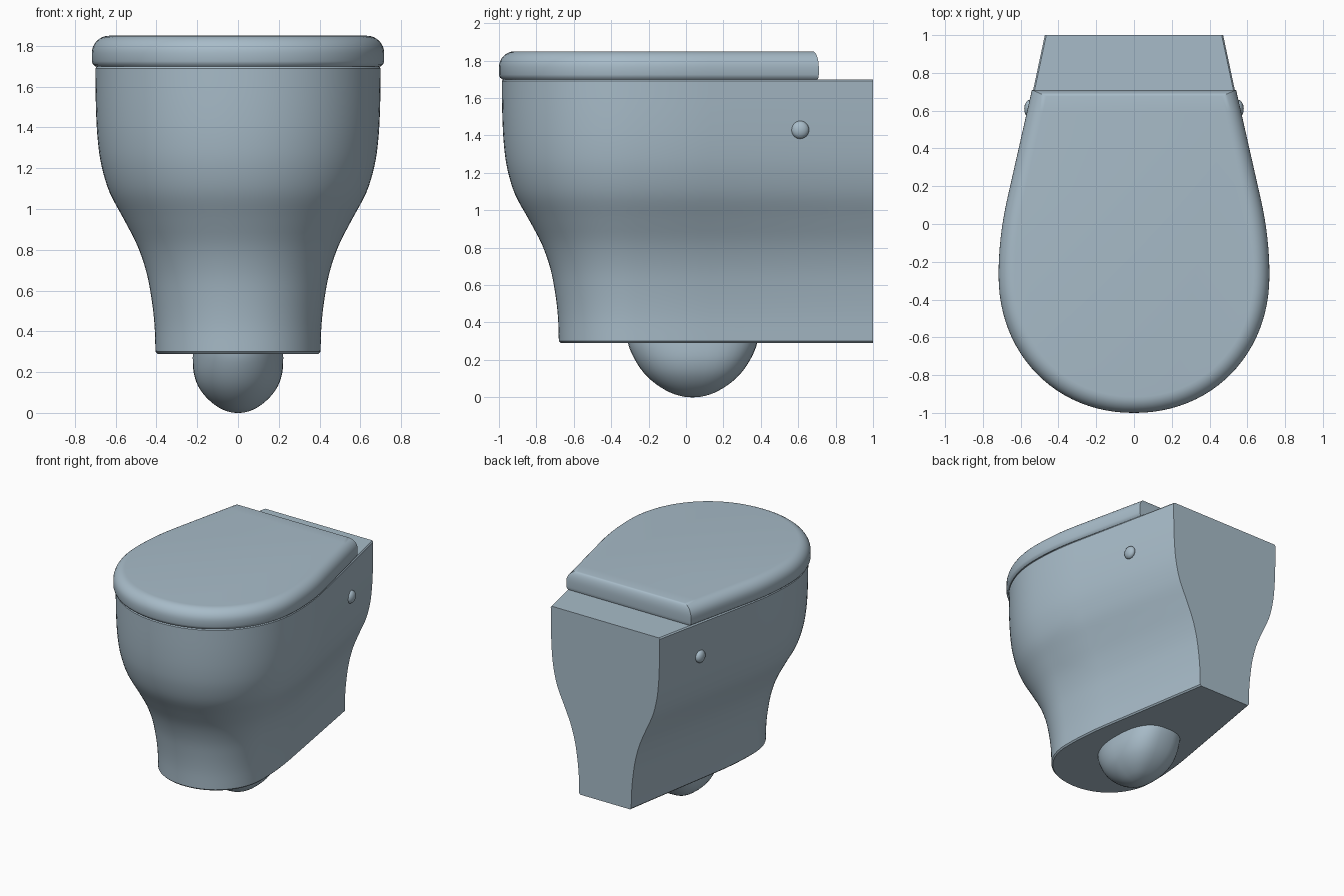
import bpy, bmesh, math

cube = bpy.data.objects.get("Cube")
if cube:
    bpy.data.objects.remove(cube, do_unlink=True)

glaze = bpy.data.materials.new("blue_grey_ceramic")
glaze.use_nodes = True
COLOUR = (0.39, 0.50, 0.58, 1)
glaze.diffuse_color = COLOUR
glaze.node_tree.nodes["Principled BSDF"].inputs["Base Color"].default_value = COLOUR

WIDEST_Y = -0.27


def finish(obj, angle=35):
    obj.data.materials.append(glaze)
    bpy.ops.object.select_all(action="DESELECT")
    obj.select_set(True)
    bpy.context.view_layer.objects.active = obj
    bpy.ops.object.shade_smooth_by_angle(angle=math.radians(angle))


def loft(name, rings):
    """Skin a stack of equal rings and cap both ends."""
    bm = bmesh.new()
    loops = [[bm.verts.new(p) for p in ring] for ring in rings]
    n = len(loops[0])
    for low, high in zip(loops, loops[1:]):
        for i in range(n):
            j = (i + 1) % n
            bm.faces.new((low[i], low[j], high[j], high[i]))
    bm.faces.new(loops[0][::-1])
    bm.faces.new(loops[-1])
    bmesh.ops.recalc_face_normals(bm, faces=bm.faces)
    mesh = bpy.data.meshes.new(name)
    bm.to_mesh(mesh)
    bm.free()
    obj = bpy.data.objects.new(name, mesh)
    bpy.context.collection.objects.link(obj)
    finish(obj)
    return obj


def plan(z, half, wall_half, front, back):
    """Rounded front, gently tapering sides, square back."""
    blend = 0.4
    slope = (half - wall_half) / (1 - WIDEST_Y - blend / 2)
    right = []
    for i in range(25):
        a = math.pi / 2 * i / 24
        right.append((half * math.sin(a) ** 0.96,
                      WIDEST_Y + (front - WIDEST_Y) * max(math.cos(a), 0) ** 0.96))
    for i in range(1, 9):
        d = blend * i / 8
        right.append((half - slope * d * d / (2 * blend), WIDEST_Y + d))
    start = WIDEST_Y + blend
    for i in range(1, 7):
        y = start + (back - start) * i / 6
        right.append((wall_half + slope * (1 - y), y))
    left = [(-x, y) for x, y in right[:0:-1]]
    return [(x, y, z) for x, y in right + left]


def smooth_table(table, steps):
    """Smooth curve through a few rows of numbers."""
    rows = [table[0]] + table + [table[-1]]
    out = []
    for a, b, c, d in zip(rows, rows[1:], rows[2:], rows[3:]):
        for k in range(steps):
            t = k / steps
            out.append([q + 0.5 * t * (r - p + t * (2 * p - 5 * q + 4 * r - s
                        + t * (3 * (q - r) + s - p)))
                        for p, q, r, s in zip(a, b, c, d)])
    return out + [list(table[-1])]


# Bowl body: narrow foot swelling to a wide rim (height, swell)
swell = [(0.3, 0), (0.43, 0.015), (0.56, 0.065), (0.69, 0.15), (0.82, 0.3),
         (0.95, 0.525), (1.08, 0.76), (1.21, 0.895), (1.34, 0.96),
         (1.5, 0.99), (1.69, 1)]


def body_ring(z, s, inset=0):
    return plan(z, 0.405 + 0.295 * s - inset, 0.225 + 0.247 * s - inset,
                -0.68 - 0.305 * s + inset, 1)


body = [body_ring(0.29, 0, 0.01)]
body += [body_ring(z, s) for z, s in smooth_table(swell, 4)]
body.append(body_ring(1.7, 1, 0.008))
loft("bowl_body", body)


# Lid: slab with a rounded upper edge
def lid_ring(z, inset):
    return plan(z, 0.717 - inset, 0.475 - inset, -1 + inset, 0.71 - inset * 0.4)


lid = [lid_ring(1.7, 0.016), lid_ring(1.71, 0.005), lid_ring(1.725, 0)]
for i in range(9):
    a = math.pi / 2 * i / 8
    lid.append(lid_ring(1.765 + 0.085 * math.sin(a), 0.085 * (1 - math.cos(a))))
loft("lid", lid)

# Waste trap: rounded bulge under the body (height, half width, half length)
trap_rows = [(0.32, 0.22, 0.35), (0.27, 0.222, 0.34), (0.2, 0.218, 0.308),
             (0.13, 0.195, 0.26), (0.07, 0.15, 0.195), (0.025, 0.092, 0.118),
             (0.004, 0.04, 0.05), (0, 0.005, 0.006)]


def trap_ring(z, rx, ry):
    ring = []
    for i in range(40):
        a = math.tau * i / 40
        c, s = math.cos(a), math.sin(a)
        power = 0.75 if s > 0 else 1
        ring.append((rx * math.copysign(abs(c) ** power, c),
                     0.035 + ry * math.copysign(abs(s) ** power, s), z))
    return ring


loft("waste_trap", [trap_ring(max(z, 0), rx, ry)
                    for z, rx, ry in smooth_table(trap_rows, 3)])

# Fixing caps on both sides
for side, name in ((1, "left_fixing_cap"), (-1, "right_fixing_cap")):
    bpy.ops.mesh.primitive_uv_sphere_add(segments=24, ring_count=12, radius=0.048,
                                         location=(side * 0.55, 0.61, 1.43))
    cap = bpy.context.object
    cap.name = name
    cap.scale.x = 0.65
    finish(cap)
